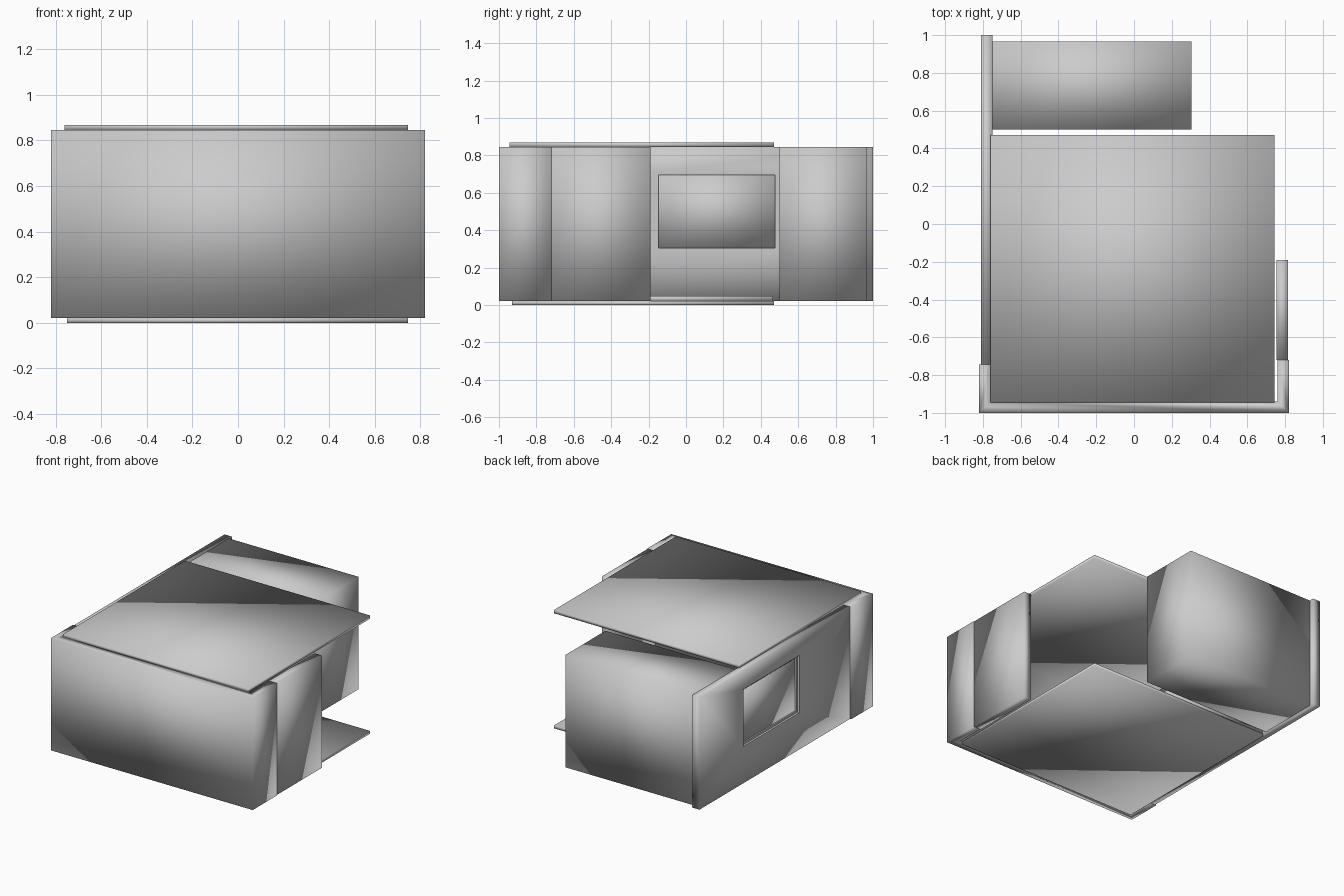
import bpy
import bmesh

cube = bpy.data.objects.get("Cube")
if cube:
    bpy.data.objects.remove(cube, do_unlink=True)

# Single plain plaster colour
GREY = (0.6, 0.6, 0.6, 1.0)
plaster = bpy.data.materials.new("plain_grey")
plaster.use_nodes = True
plaster.diffuse_color = GREY
plaster.node_tree.nodes["Principled BSDF"].inputs["Base Color"].default_value = GREY

BASE, TOP = 0.02, 0.845


def prism(name, outline, z0, z1, smooth=True):
    """Extrude a counter-clockwise plan outline from z0 to z1."""
    bm = bmesh.new()
    base = bm.faces.new([bm.verts.new((x, y, z0)) for x, y in outline])
    top = bmesh.ops.extrude_face_region(bm, geom=[base])["geom"]
    for v in top:
        if isinstance(v, bmesh.types.BMVert):
            v.co.z = z1
    bmesh.ops.recalc_face_normals(bm, faces=bm.faces)
    for f in bm.faces:
        f.smooth = smooth
    mesh = bpy.data.meshes.new(name)
    bm.to_mesh(mesh)
    bm.free()
    mesh.materials.append(plaster)
    obj = bpy.data.objects.new(name, mesh)
    bpy.context.collection.objects.link(obj)
    return obj


def box(name, x, y, z, smooth=True):
    outline = [(x[0], y[0]), (x[1], y[0]), (x[1], y[1]), (x[0], y[1])]
    return prism(name, outline, z[0], z[1], smooth)


# Floor and roof slabs, with a low raised platform inside
box("floor", (-0.75, 0.745), (-0.93, 0.47), (0, BASE))
box("roof", (-0.76, 0.745), (-0.945, 0.47), (TOP, 0.868))
box("platform", (-0.75, 0.1), (-0.6, 0.465), (BASE, 0.047))

# Front wall with a short return at each end
prism("front_wall", [
    (-0.82, -1), (0.82, -1), (0.82, -0.72), (0.76, -0.72),
    (0.76, -0.94), (-0.76, -0.94), (-0.76, -0.745), (-0.82, -0.745),
], BASE, TOP)

# Left side wall, stopping at the open doorway
box("left_wall", (0.755, 0.815), (-0.72, -0.19), (BASE, TOP))

# Long right side wall with a window opening
WIN_Y, WIN_Z, RIM = (-0.16, 0.49), (0.29, 0.71), 0.014
right_wall = box("right_wall", (-0.81, -0.75), (-0.745, 1), (BASE, TOP))
cutter = box("window_cutter", (-0.9, -0.65), WIN_Y, WIN_Z, False)
cutter.hide_render = True
cutter.hide_viewport = True
cut = right_wall.modifiers.new("window_opening", "BOOLEAN")
cut.operation = "DIFFERENCE"
cut.solver = "EXACT"
cut.object = cutter

# Window frame bars and pane
FRAME_X = (-0.795, -0.752)
for i, z in enumerate([(WIN_Z[0], WIN_Z[0] + RIM), (WIN_Z[1] - RIM, WIN_Z[1])]):
    box(("frame_bottom", "frame_top")[i], FRAME_X, WIN_Y, z, False)
for i, y in enumerate([(WIN_Y[0], WIN_Y[0] + RIM), (WIN_Y[1] - RIM, WIN_Y[1])]):
    box(("frame_front", "frame_back")[i], FRAME_X, y,
        (WIN_Z[0] + RIM, WIN_Z[1] - RIM), False)
box("window_pane", (-0.785, -0.775), (WIN_Y[0] + RIM, WIN_Y[1] - RIM),
    (WIN_Z[0] + RIM, WIN_Z[1] - RIM))

# Closed block behind the room
box("back_block", (-0.75, 0.305), (0.5, 0.965), (BASE, TOP))
